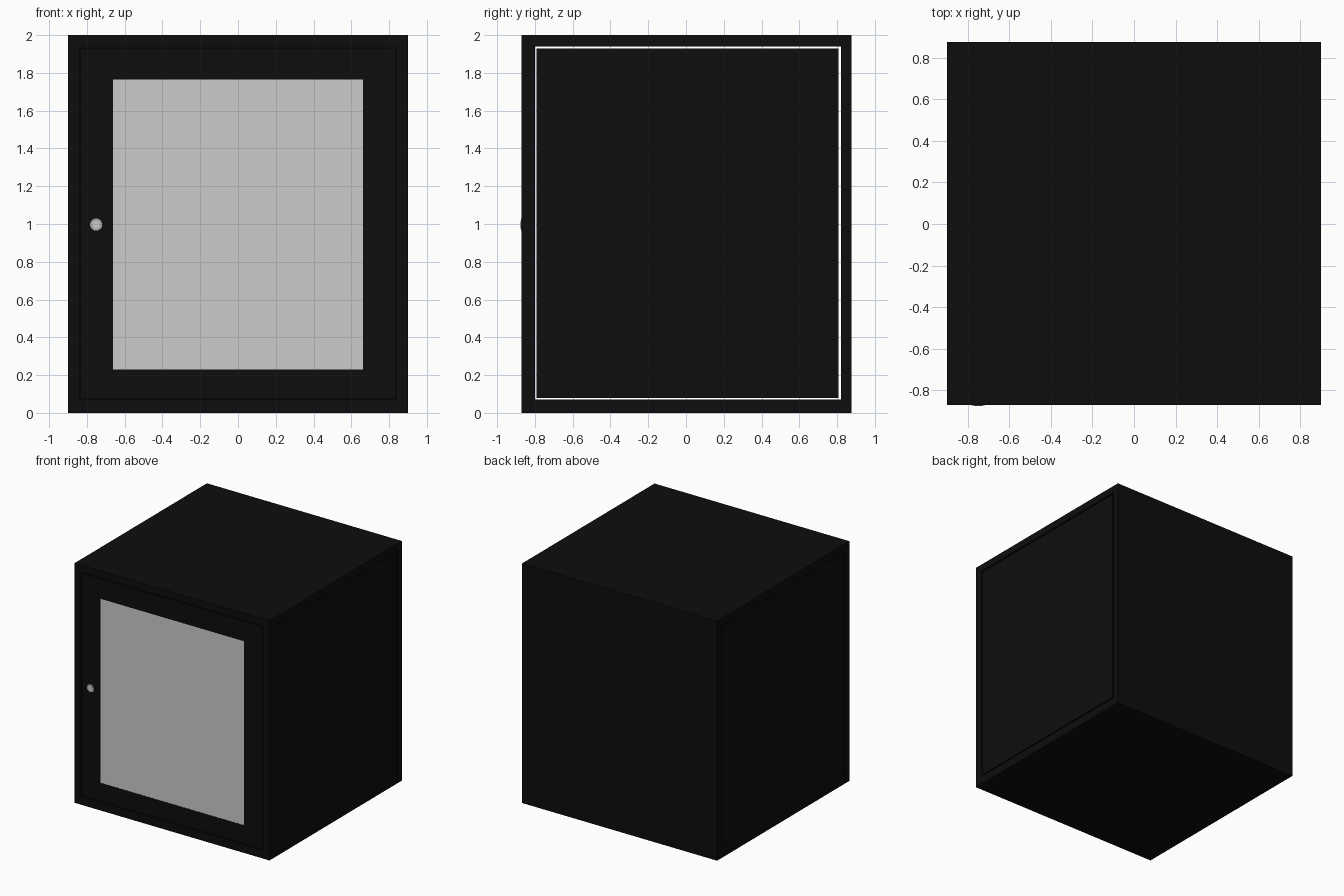
import bpy, math

if "Cube" in bpy.data.objects:
    bpy.data.objects.remove(bpy.data.objects["Cube"])

def material(name, c):
    m = bpy.data.materials.new(name)
    m.diffuse_color = (c, c, c, 1)
    m.use_nodes = True
    m.node_tree.nodes["Principled BSDF"].inputs["Base Color"].default_value = m.diffuse_color
    return m

BLACK = material("black_steel", 0.004)
STEEL = material("lock_steel", 0.4)

def box(name, x, y, z, mat=BLACK):
    """Box given by (min, max) ranges."""
    bpy.ops.mesh.primitive_cube_add(size=1, location=[sum(r) / 2 for r in (x, y, z)])
    o = bpy.context.object
    o.name = name
    o.scale = [r[1] - r[0] for r in (x, y, z)]
    bpy.ops.object.transform_apply(location=False, rotation=False, scale=True)
    if mat:
        o.data.materials.append(mat)
    return o

def frame(name, x, z, y, hole_x, hole_z):
    """Rectangular frame facing front, of two stiles and two rails."""
    box(name + "_stile_left", (x[0], hole_x[0]), y, z)
    box(name + "_stile_right", (hole_x[1], x[1]), y, z)
    box(name + "_rail_bottom", hole_x, y, (z[0], hole_z[0]))
    box(name + "_rail_top", hole_x, y, (hole_z[1], z[1]))

def cylinder(name, r, y0, y1, mat):
    bpy.ops.mesh.primitive_cylinder_add(vertices=32, radius=r, depth=y1 - y0,
        location=(-0.751, (y0 + y1) / 2, 0.997), rotation=(math.pi / 2, 0, 0))
    o = bpy.context.object
    o.name = name
    if mat:
        o.data.materials.append(mat)
    bpy.ops.object.shade_smooth_by_angle(angle=math.radians(30))

F, B = -0.87, 0.875

# Cabinet shell: top, bottom and back
box("top_panel", (-0.9, 0.9), (F, B), (1.94, 2.0))
box("bottom_panel", (-0.9, 0.9), (F, B), (0.0, 0.07))
box("back_panel", (-0.9, 0.9), (0.82, B), (0.07, 1.94))

# Front corner posts and side panels, with a slit round each panel
for s, side in ((-1, "left"), (1, "right")):
    box(side + "_front_post", sorted((s * 0.84, s * 0.9)), (F, -0.8), (0.07, 1.94))
    box(side + "_side_panel", sorted((s * 0.875, s * 0.898)), (-0.792, 0.807), (0.08, 1.93))

# Glazed door
frame("door", (-0.834, 0.834), (0.076, 1.932), (F + 0.001, -0.815),
      (-0.663, 0.663), (0.23, 1.766))
box("door_glass", (-0.663, 0.663), (F + 0.002, F + 0.014), (0.23, 1.766), None)

# Round lock
cylinder("lock_ring", 0.032, F - 0.004, F + 0.02, STEEL)
cylinder("lock_core", 0.02, F - 0.006, F + 0.02, None)
